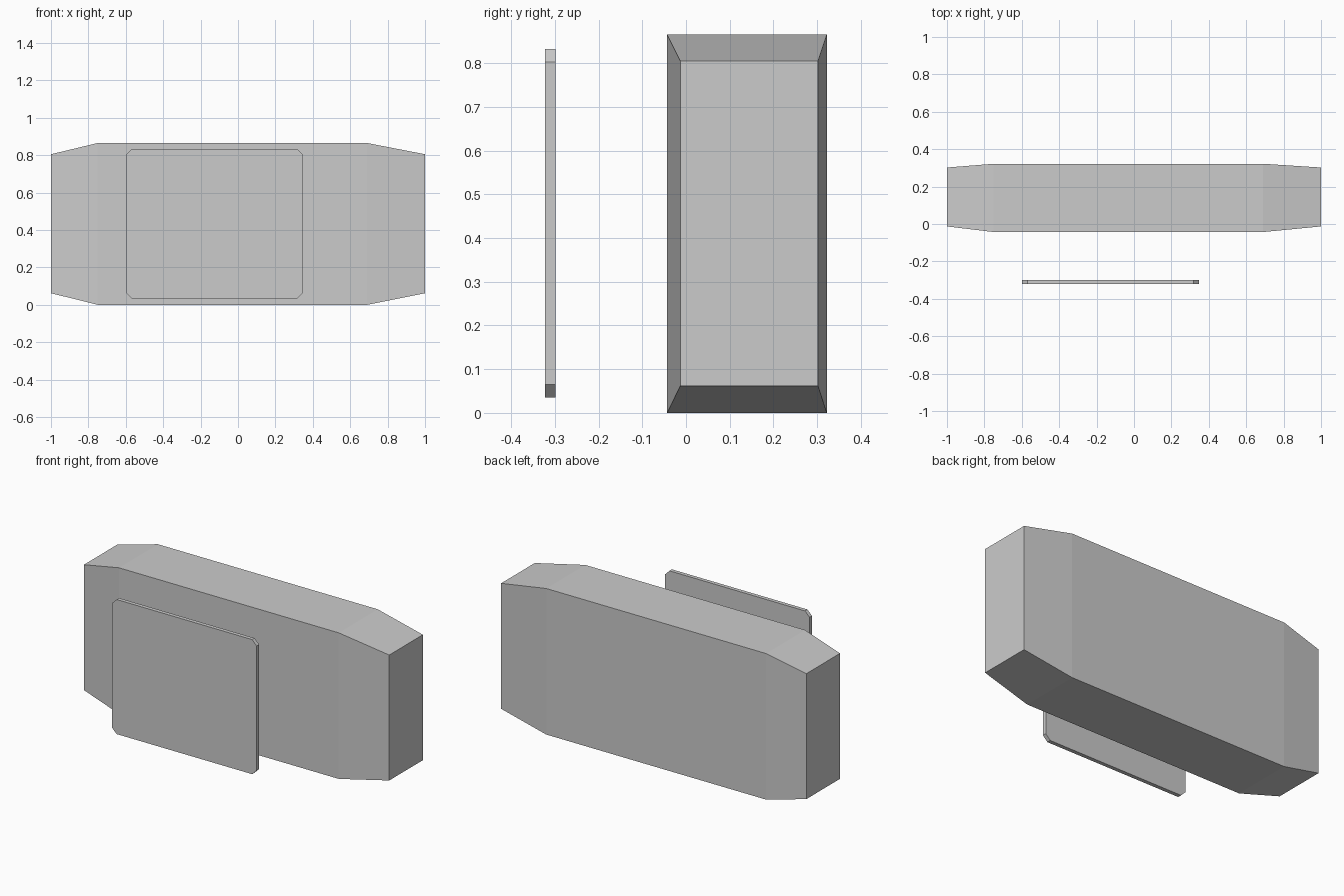
import bpy, bmesh

if "Cube" in bpy.data.objects:
    bpy.data.objects.remove(bpy.data.objects["Cube"])


def finish(name, bm):
    bmesh.ops.recalc_face_normals(bm, faces=bm.faces)
    mesh = bpy.data.meshes.new(name)
    bm.to_mesh(mesh)
    bm.free()
    obj = bpy.data.objects.new(name, mesh)
    bpy.context.collection.objects.link(obj)
    return obj


def loft(name, rings):
    """Skin equal-length point rings and cap both ends."""
    bm = bmesh.new()
    loops = [[bm.verts.new(p) for p in ring] for ring in rings]
    n = len(loops[0])
    for a, b in zip(loops, loops[1:]):
        for i in range(n):
            j = (i + 1) % n
            bm.faces.new((a[i], a[j], b[j], b[i]))
    bm.faces.new(loops[0])
    bm.faces.new(loops[-1])
    return finish(name, bm)


def section(x, y0, y1, z0, z1):
    return [(x, y0, z0), (x, y1, z0), (x, y1, z1), (x, y0, z1)]


# Main body: long box tapering towards both ends
full = (-0.043, 0.322, 0.0, 0.865)
small = (-0.013, 0.302, 0.062, 0.805)
loft("body", [section(-1.0, *small), section(-0.75, *full),
              section(0.69, *full), section(1.0, *small)])

# Thin front panel with clipped corners
x0, x1, z0, z1, c = -0.60, 0.348, 0.035, 0.832, 0.03
outline = [(x0 + c, z0), (x1 - c, z0), (x1, z0 + c), (x1, z1 - c),
           (x1 - c, z1), (x0 + c, z1), (x0, z1 - c), (x0, z0 + c)]
loft("front_panel", [[(x, y, z) for x, z in outline] for y in (-0.322, -0.299)])
